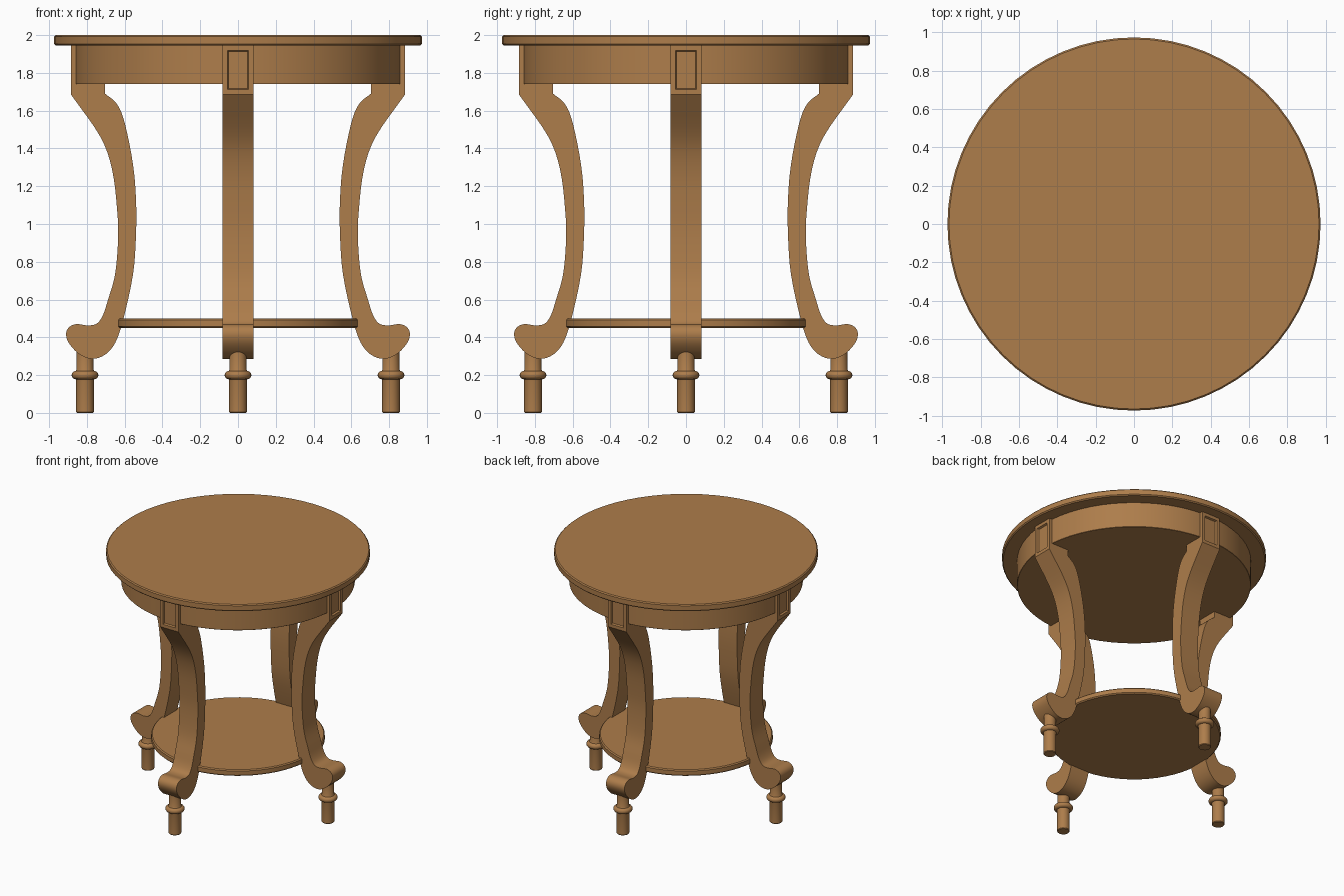
import bpy, bmesh, math
from mathutils import Matrix, Vector

cube = bpy.data.objects.get("Cube")
if cube:
    bpy.data.objects.remove(cube, do_unlink=True)

wood = bpy.data.materials.new("warm_wood")
wood.use_nodes = True
COLOR = (0.42, 0.205, 0.07, 1)
wood.diffuse_color = COLOR
wood.node_tree.nodes["Principled BSDF"].inputs["Base Color"].default_value = COLOR


def finish(name, bm, angle=30):
    bmesh.ops.recalc_face_normals(bm, faces=bm.faces)
    mesh = bpy.data.meshes.new(name)
    bm.to_mesh(mesh)
    bm.free()
    mesh.materials.append(wood)
    obj = bpy.data.objects.new(name, mesh)
    bpy.context.collection.objects.link(obj)
    bpy.ops.object.select_all(action="DESELECT")
    obj.select_set(True)
    bpy.context.view_layer.objects.active = obj
    bpy.ops.object.shade_smooth_by_angle(angle=math.radians(angle))
    return obj


def lathe(name, profile, segments, center=0, turn=0):
    """Spin an (r, z) profile and close both ends with caps."""
    bm = bmesh.new()
    rings = []
    for r, z in profile:
        ring = []
        for i in range(segments):
            a = math.tau * i / segments
            ring.append(bm.verts.new((center + r * math.cos(a), r * math.sin(a), z)))
        rings.append(ring)
    for low, high in zip(rings, rings[1:]):
        for i in range(segments):
            j = (i + 1) % segments
            bm.faces.new((low[i], low[j], high[j], high[i]))
    bm.faces.new(rings[0][::-1])
    bm.faces.new(rings[-1])
    bm.transform(Matrix.Rotation(turn, 4, "Z"))
    return finish(name, bm)


def disc(name, radius, bottom, top, bevel):
    profile = [(radius - bevel, bottom), (radius, bottom + bevel),
               (radius, top - bevel), (radius - bevel, top)]
    return lathe(name, profile, 64)


def spline(points, steps=4):
    """Smooth curve through the points."""
    pts = [Vector(p) for p in points]
    pts = [2 * pts[0] - pts[1]] + pts + [2 * pts[-1] - pts[-2]]
    out = []
    for a, b, c, d in zip(pts, pts[1:], pts[2:], pts[3:]):
        for s in range(steps):
            t = s / steps
            out.append(0.5 * (2 * b + (c - a) * t + (2 * a - 5 * b + 4 * c - d) * t**2
                              + (3 * b - a - 3 * c + d) * t**3))
    return out + [pts[-2]]


# Leg outline: outer sweep, scroll foot, inner sweep
SWEEP = [(.884, 1.685), (.73, 1.464), (.667, 1.29), (.64, 1.077), (.635, .918),
         (.651, .732), (.688, .6), (.714, .52), (.746, .474), (.794, .463),
         (.857, .47), (.898, .45), (.91, .41), (.889, .36), (.836, .308),
         (.772, .286), (.704, .308), (.65, .371), (.608, .493), (.556, .732),
         (.54, .944), (.54, 1.13), (.556, 1.316), (.598, 1.528), (.64, 1.634),
         (.704, 1.69)]
OUTLINE = [Vector((.704, 1.94)), Vector((.884, 1.945))] + spline(SWEEP)
HALF_WIDTH = 0.083


def leg(name, turn):
    bm = bmesh.new()
    sides = [[bm.verts.new((p.x, y, p.y)) for p in OUTLINE]
             for y in (-HALF_WIDTH, HALF_WIDTH)]
    near, far = sides
    bm.faces.new(near)
    bm.faces.new(far[::-1])
    for i in range(len(near)):
        j = (i + 1) % len(near)
        bm.faces.new((near[j], near[i], far[i], far[j]))
    bmesh.ops.recalc_face_normals(bm, faces=bm.faces)
    # Sunk panel on the outer face of the top block
    panel = [f for f in bm.faces
             if f.normal.x > .99 and f.calc_center_median().z > 1.75]
    bmesh.ops.inset_region(bm, faces=panel, thickness=.037)
    bmesh.ops.inset_region(bm, faces=panel, thickness=.008, depth=-.014)
    bm.transform(Matrix.Rotation(turn, 4, "Z"))
    return finish(name, bm)


# Round surfaces
disc("tabletop", .973, 1.945, 2.0, .008)
disc("apron", .862, 1.74, 1.95, .002)
disc("lower_shelf", .64, .45, .50, .008)

# Turned foot with a rounded collar
COLLAR = [(.049 + .022 * math.sin(a), .2 - .022 * math.cos(a))
          for a in (math.pi * i / 8 for i in range(9))]
FOOT = [(.043, 0), (.047, .005), (.047, .17)] + COLLAR + [(.045, .23), (.045, .325)]

for i, side in enumerate(("left", "back", "right", "front")):
    angle = i * math.pi / 2
    leg(side + "_leg", angle)
    lathe(side + "_foot", FOOT, 24, center=.81, turn=angle)
